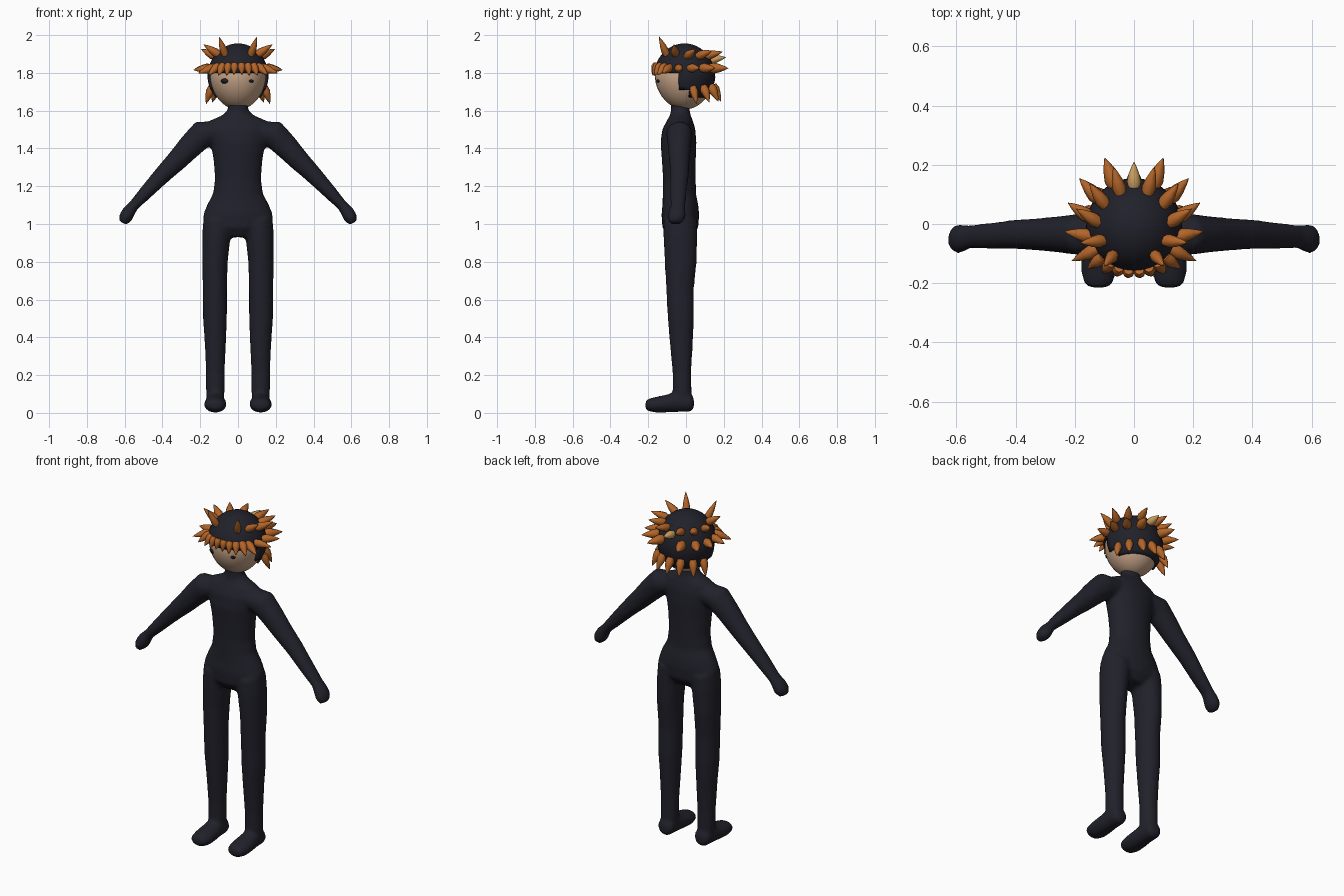
import bpy, bmesh, math
from mathutils import Vector

if "Cube" in bpy.data.objects:
    bpy.data.objects.remove(bpy.data.objects["Cube"])


def material(name, rgb):
    m = bpy.data.materials.new(name)
    m.diffuse_color = (*rgb, 1)
    m.use_nodes = True
    m.node_tree.nodes["Principled BSDF"].inputs["Base Color"].default_value = m.diffuse_color
    return m


DARK = material("charcoal", (0.015, 0.015, 0.024))
SKIN = material("skin", (0.58, 0.38, 0.25))
ORANGE = material("orange", (0.45, 0.13, 0.022))
STRAW = material("straw", (0.62, 0.36, 0.12))


def finish(bm, name, mat, angle=60):
    bmesh.ops.recalc_face_normals(bm, faces=bm.faces)
    me = bpy.data.meshes.new(name)
    bm.to_mesh(me)
    bm.free()
    me.materials.append(mat)
    ob = bpy.data.objects.new(name, me)
    bpy.context.collection.objects.link(ob)
    bpy.context.view_layer.objects.active = ob
    ob.select_set(True)
    bpy.ops.object.shade_smooth_by_angle(angle=math.radians(angle))
    ob.select_set(False)
    return ob


def loft(bm, rings, v_axis, n=16):
    """Skin elliptical rings (centre, half width, half depth along v_axis)."""
    v = Vector(v_axis).normalized()
    pts = [Vector(r[0]) for r in rings]
    loops = []
    for i, (_, a, b) in enumerate(rings):
        t = pts[min(i + 1, len(pts) - 1)] - pts[max(i - 1, 0)]
        u = v.cross(t).normalized()
        loops.append([bm.verts.new(pts[i] + u * a * math.cos(k * math.tau / n)
                                   + v * b * math.sin(k * math.tau / n)) for k in range(n)])
    for p, q in zip(loops, loops[1:]):
        for k in range(n):
            bm.faces.new((p[k], p[(k + 1) % n], q[(k + 1) % n], q[k]))
    bm.faces.new(loops[0])
    bm.faces.new(loops[-1][::-1])


# Body: torso, arms, legs and feet fused into one skin
Y, Z = (0, 1, 0), (0, 0, 1)
bm = bmesh.new()
torso = [(0.93, .10, .06, -.03), (0.98, .175, .095, -.03), (1.05, .185, .10, -.03),
         (1.10, .165, .095, -.03), (1.16, .133, .088, -.035), (1.24, .122, .087, -.035),
         (1.34, .13, .09, -.038), (1.43, .145, .095, -.04), (1.50, .165, .088, -.038),
         (1.545, .155, .07, -.033), (1.575, .085, .055, -.03), (1.60, .056, .05, -.03),
         (1.66, .053, .05, -.03)]
loft(bm, [((0, y, z), a, b) for z, a, b, y in torso], Y, 24)

arm = [(.11, -.035, 1.49, .055, .065), (.19, -.035, 1.475, .075, .07), (.25, -.035, 1.415, .066, .062),
       (.32, -.035, 1.34, .057, .055), (.40, -.035, 1.26, .047, .05), (.48, -.04, 1.175, .038, .045),
       (.555, -.043, 1.095, .028, .04), (.575, -.047, 1.07, .035, .045), (.595, -.05, 1.035, .037, .05),
       (.61, -.055, 1.005, .022, .032)]
leg = [(.10, -.03, 1.02, .085, .09), (.115, -.03, .93, .075, .09), (.122, -.028, .80, .068, .085),
       (.122, -.032, .65, .064, .073), (.122, -.027, .50, .064, .070), (.12, -.025, .38, .057, .062),
       (.12, -.022, .22, .050, .050), (.12, -.02, .12, .05, .05), (.12, -.02, .05, .045, .05)]
foot = [(.042, .05, .03, .03), (.022, .056, .048, .05), (-.05, .058, .052, .054), (-.1, .05, .058, .048),
        (-.16, .043, .06, .042), (-.20, .042, .05, .033), (-.215, .042, .03, .02)]
for s in (-1, 1):
    for limb in (arm, leg):
        loft(bm, [((s * x, y, z), a, b) for x, y, z, a, b in limb], Y)
    loft(bm, [((s * .12, y, z), a, b) for y, z, a, b in foot], Z)
body = finish(bm, "body", DARK)
rm = body.modifiers.new("fuse", 'REMESH')
rm.mode, rm.voxel_size, rm.use_smooth_shade = 'VOXEL', 0.011, True
sm = body.modifiers.new("soften", 'SMOOTH')
sm.factor, sm.iterations = 0.5, 5

# Head: rounded egg narrowing to the chin
C = Vector((0, -.008, 1.778))


def egg(rx, ry, rz, seg, rows):
    bm = bmesh.new()
    bmesh.ops.create_uvsphere(bm, u_segments=seg, v_segments=rows, radius=1)
    for v in bm.verts:
        k = 1 + .08 * min(v.co.z, 0)
        v.co = C + Vector((v.co.x * rx * k, v.co.y * ry * k, v.co.z * rz))
    return bm


finish(egg(.15, .157, .172, 32, 20), "head", SKIN)

# Hair cap: shell open over the face and nape
RX, RY, RZ = .162, .163, .178
bm = egg(RX, RY, RZ, 32, 24)
cut = []
for f in bm.faces:
    p = f.calc_center_median()
    if p.z < 1.67 or (p.y < -.035 and p.z < 1.81) or (p.y < .02 and p.z < 1.70):
        cut.append(f)
bmesh.ops.delete(bm, geom=cut, context='FACES')
cap = finish(bm, "hair_cap", DARK)
so = cap.modifiers.new("thickness", 'SOLIDIFY')
so.thickness = 0.012

# Eyes: thin dark patches lying on the face
for s, size in ((-1, .019), (1, .011)):
    bm = bmesh.new()
    bmesh.ops.create_circle(bm, cap_ends=True, segments=10, radius=1)
    for v in bm.verts:
        x, z = s * .07 + v.co.x * size, 1.757 + v.co.y * size * .7
        k = 1 + .08 * (z - C.z) / .172
        r = 1 - ((z - C.z) / .172) ** 2 - (x / (.15 * k)) ** 2
        v.co = (x, C.y - .157 * k * math.sqrt(r) - .003, z)
    ob = finish(bm, "left_eye" if s > 0 else "right_eye", DARK)
    ob.modifiers.new("thickness", 'SOLIDIFY').thickness = 0.004


# Hair spikes: swollen cones rooted on the cap, azimuth 0 at the face
def spike(bm, az, z, length, r, out, up, back, side=1):
    a = math.radians(az)
    rho = math.sqrt(max(0, 1 - ((z - C.z) / RZ) ** 2))
    radial = Vector((side * math.sin(a), -math.cos(a), 0))
    base = Vector((radial.x * RX * rho, C.y + radial.y * RY * rho, z))
    d = (radial * out + Vector((0, back, up))).normalized()
    v = d.orthogonal()
    loft(bm, [(base + d * length * t, r * w, r * w)
              for t, w in ((-.15, .75), (.15, 1), (.45, .78), (.75, .42), (1, .03))], v, 8)


rows = {
    # azimuth, height, length, radius, outward, upward, backward
    "crown_spikes": [(36, 1.90, .105, .021, .5, .85, .05), (66, 1.90, .09, .023, .8, .5, .25),
                     (97, 1.89, .09, .024, .8, .4, .4), (127, 1.89, .09, .024, .8, .35, .4),
                     (158, 1.89, .09, .024, .8, .3, .4)],
    "fringe_spikes": [(7, 1.842, .055, .021, .35, -.9, 0), (20, 1.84, .06, .021, .4, -.85, 0),
                      (33, 1.838, .065, .022, .5, -.7, 0), (46, 1.834, .075, .023, .7, -.5, .1),
                      (59, 1.828, .09, .024, .9, -.3, .1)],
    "side_spikes": [(78, 1.825, .085, .024, .9, -.1, .35), (102, 1.825, .085, .025, .9, 0, .4),
                    (128, 1.825, .09, .027, .9, 0, .2), (155, 1.825, .095, .029, .9, 0, .2)],
    "nape_spikes": [(108, 1.715, .085, .022, .3, -.9, .1), (132, 1.72, .085, .024, .35, -.9, .1),
                    (157, 1.725, .085, .025, .35, -.9, .1)],
}
for name, row in rows.items():
    bm = bmesh.new()
    for args in row:
        for s in (-1, 1):
            spike(bm, *args, side=s)
    if name == "nape_spikes":
        spike(bm, 180, 1.725, .085, .025, .35, -.9, .1)
    finish(bm, name, ORANGE, 50)

# Single pale spike at the back
bm = bmesh.new()
spike(bm, 180, 1.87, .08, .024, .95, .15, 0)
finish(bm, "pale_spike", STRAW, 50)
